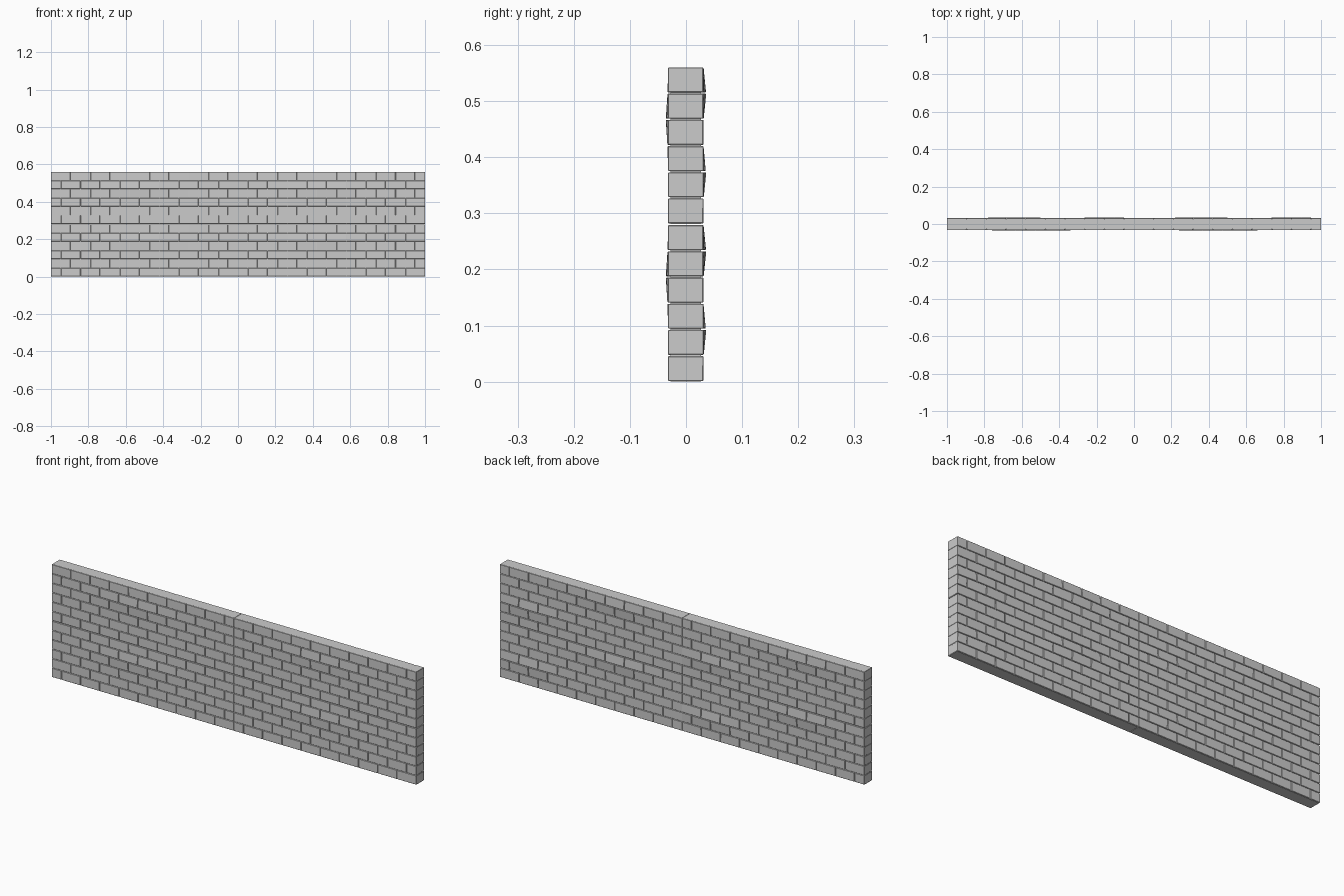
import bpy, bmesh, math

if "Cube" in bpy.data.objects:
    bpy.data.objects.remove(bpy.data.objects["Cube"])

W, H = 1.0, 0.281          # one wall panel
ROWS = 6
BRICK = W / 9.5            # brick length incl. joint
ROW_H = (H - 0.001) / ROWS
GAP = 0.0012               # half joint
Y0, Y1 = -0.032, 0.031     # front and back faces


def bump(x, z, cx, cz, sx, sz):
    return math.exp(-((x - cx) / sx) ** 2 - ((z - cz) / sz) ** 2)


def box(bm, x0, x1, y0, y1, z0, z1):
    v = [bm.verts.new((x, y, z)) for x in (x0, x1) for y in (y0, y1) for z in (z0, z1)]
    for f in ((0, 1, 3, 2), (4, 6, 7, 5), (0, 4, 5, 1), (2, 3, 7, 6), (0, 2, 6, 4), (1, 5, 7, 3)):
        bm.faces.new([v[i] for i in f])


def finish(bm, name):
    bmesh.ops.recalc_face_normals(bm, faces=bm.faces)
    me = bpy.data.meshes.new(name)
    bm.to_mesh(me)
    bm.free()
    return me


# Running-bond bricks of one panel, half bricks alternating at the ends
bm = bmesh.new()
for r in range(ROWS):
    start = -BRICK / 2 if r % 2 == 0 else 0.0
    for i in range(10):
        a = max(0.0, start + i * BRICK)
        b = min(W, start + (i + 1) * BRICK)
        box(bm, a + (GAP if a > 0 else 0), b - (GAP if b < W - 1e-6 else 0), Y0, Y1,
            r * ROW_H + GAP, (r + 1) * ROW_H - GAP)
bmesh.ops.bevel(bm, geom=list(bm.edges), offset=0.0012, segments=1, affect='EDGES')

# Gentle unevenness of the front and back faces
for v in bm.verts:
    x, y, z = v.co
    if y > 0:
        v.co.y += 0.005 * (bump(x, z, 0.36, 0.232, 0.16, 0.03) + bump(x, z, 0.84, 0.09, 0.12, 0.03))
    else:
        v.co.y -= 0.004 * bump(x, z, 0.45, 0.185, 0.2, 0.04)
brick_mesh = finish(bm, "bricks")

# Recessed mortar core of one panel
bm = bmesh.new()
box(bm, 0.001, W - 0.001, Y0 + 0.004, Y1 - 0.004, 0.0, H - 0.002)
core_mesh = finish(bm, "mortar")

# Two panels wide, two panels high
for col in range(2):
    for row in range(2):
        for name, me in (("bricks", brick_mesh), ("mortar", core_mesh)):
            ob = bpy.data.objects.new(f"{name}_panel_{col}_{row}", me)
            ob.location = (-1 + col * W, 0, row * H)
            bpy.context.collection.objects.link(ob)
